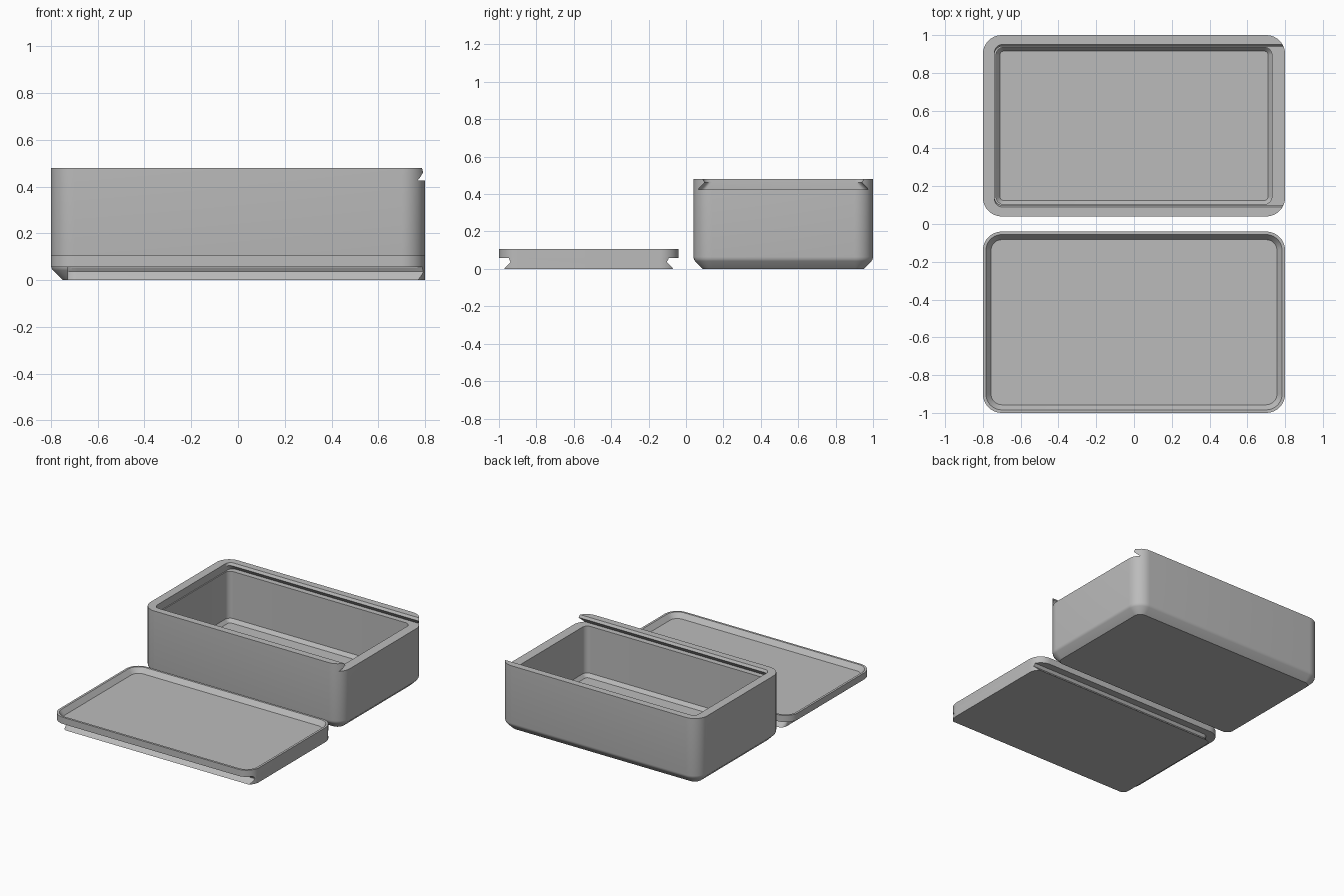
import bpy, bmesh, math

if "Cube" in bpy.data.objects:
    bpy.data.objects.remove(bpy.data.objects["Cube"])

SEG = 10            # segments per rounded corner
BOX_Y, LID_Y = 0.52, -0.52
HX, HY, R = 0.80, 0.48, 0.10

grey = bpy.data.materials.new("grey plastic")
grey.diffuse_color = (0.5, 0.5, 0.5, 1)
grey.use_nodes = True
grey.node_tree.nodes["Principled BSDF"].inputs["Base Color"].default_value = grey.diffuse_color


def ring(x0, x1, y0, y1, r, z):
    """Rounded rectangle at height z."""
    pts = []
    corners = ((x1 - r, y1 - r), (x0 + r, y1 - r), (x0 + r, y0 + r), (x1 - r, y0 + r))
    for q, (cx, cy) in enumerate(corners):
        for i in range(SEG + 1):
            a = math.pi / 2 * (q + i / SEG)
            pts.append((cx + r * math.cos(a), cy + r * math.sin(a), z))
    return pts


def loft(name, rings):
    """Closed solid through a stack of rings, bottom to top."""
    bm = bmesh.new()
    loops = [[bm.verts.new(p) for p in pts] for pts in rings]
    n = len(loops[0])
    bm.faces.new(loops[0][::-1])
    bm.faces.new(loops[-1])
    for a, b in zip(loops, loops[1:]):
        for i in range(n):
            j = (i + 1) % n
            bm.faces.new((a[i], a[j], b[j], b[i]))
    me = bpy.data.meshes.new(name)
    bm.to_mesh(me)
    bm.free()
    me.materials.append(grey)
    ob = bpy.data.objects.new(name, me)
    bpy.context.collection.objects.link(ob)
    return ob


def inset_stack(name, cy, hx, hy, r, layers):
    """Loft of (inset, z) layers around a centred rounded rectangle."""
    return loft(name, [ring(-hx + d, hx - d, cy - hy + d, cy + hy - d, max(r - d, 0.01), z)
                       for d, z in layers])


def rail(name, cy, x0, layers):
    """Dovetail slab, square to the open +x end, from (half width, z) layers."""
    return loft(name, [ring(x0, 1.0, cy - w, cy + w, 0.04, z) for w, z in layers])


def combine(ob, tool, operation):
    mod = ob.modifiers.new("join", 'BOOLEAN')
    mod.operation, mod.object, mod.solver = operation, tool, 'EXACT'
    bpy.context.view_layer.objects.active = ob
    bpy.ops.object.modifier_apply(modifier=mod.name)
    bpy.data.objects.remove(tool)


# Box: chamfered base, hollow inside, dovetail slot open at the right end
box = inset_stack("box", BOX_Y, HX, HY, R,
                  [(0.05, 0), (0.008, 0.042), (0.002, 0.052), (0, 0.064), (0, 0.48)])
cavity = inset_stack("cavity", BOX_Y, 0.73, 0.415, 0.04,
                     [(0.02, 0.06), (0, 0.085), (0, 0.60)])
combine(box, cavity, 'DIFFERENCE')
slot = rail("slot", BOX_Y, -0.738,
            [(0.455, 0.425), (0.42, 0.462), (0.43, 0.48), (0.43, 0.52)])
combine(box, slot, 'DIFFERENCE')

# Lid: shallow tray on top of a dovetail tongue
lid = inset_stack("lid", LID_Y, HX, HY, R, [(0, 0.057), (0, 0.105)])
tray = inset_stack("tray", LID_Y, HX, HY, R,
                   [(0.043, 0.07), (0.016, 0.105), (0.016, 0.15)])
combine(lid, tray, 'DIFFERENCE')
tongue = rail("tongue", LID_Y, -0.73,
              [(0.452, 0), (0.447, 0.006), (0.417, 0.036), (0.427, 0.054), (0.427, 0.062)])
outline = inset_stack("outline", LID_Y, HX, HY, R, [(0, -0.1), (0, 0.2)])
combine(tongue, outline, 'INTERSECT')
combine(lid, tongue, 'UNION')

# Smooth the rounded corners, keep the edges sharp
for ob in (box, lid):
    bpy.ops.object.select_all(action='DESELECT')
    ob.select_set(True)
    bpy.context.view_layer.objects.active = ob
    bpy.ops.object.shade_smooth_by_angle(angle=math.radians(25))
